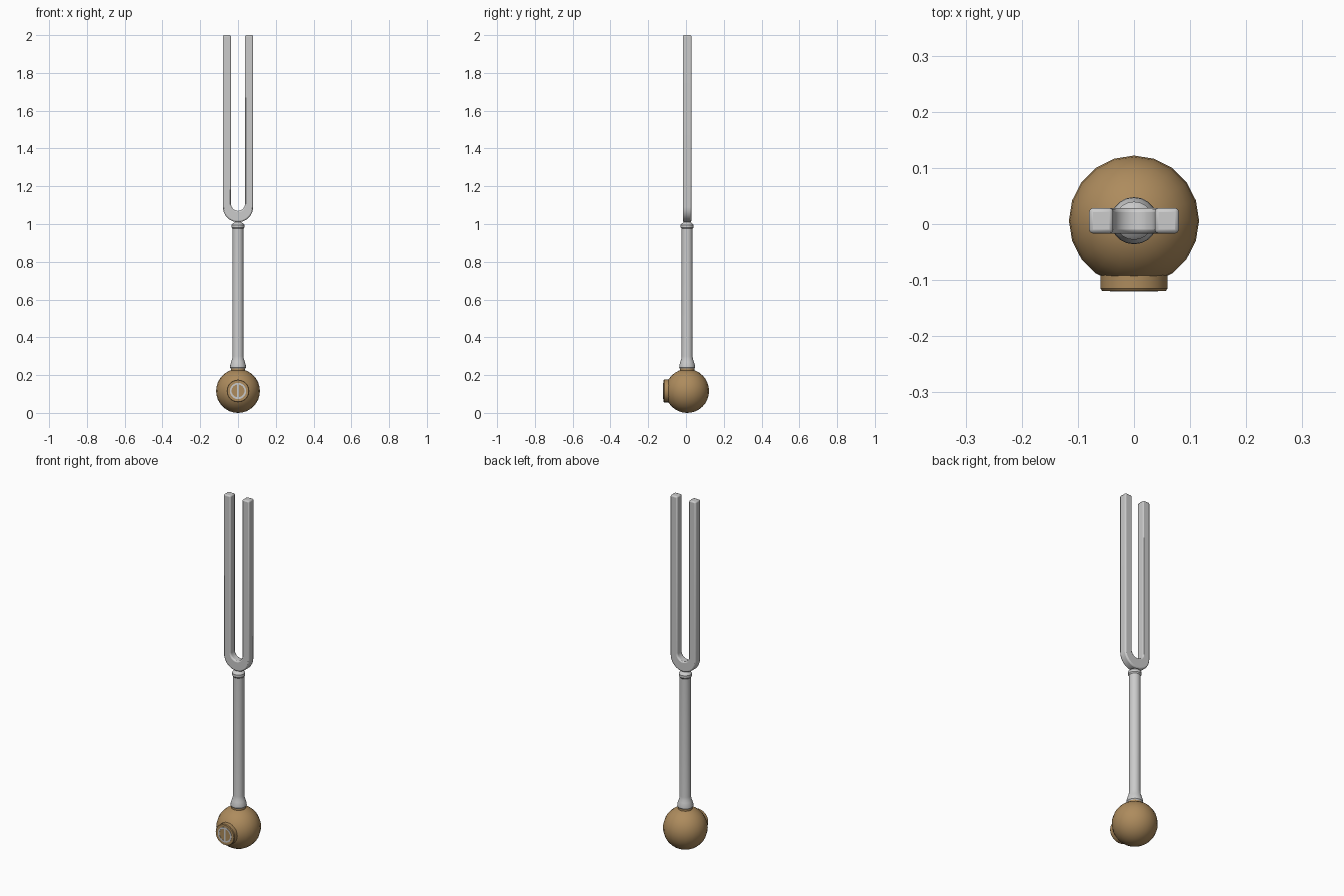
import bpy, bmesh, math
from mathutils import Matrix, Vector

cube = bpy.data.objects.get("Cube")
if cube:
    bpy.data.objects.remove(cube)

CENTRE_Y = 0.006
BALL_R = 0.116

wood = bpy.data.materials.new("wood")
wood.use_nodes = True
wood.diffuse_color = (0.42, 0.26, 0.11, 1)
wood.node_tree.nodes["Principled BSDF"].inputs["Base Color"].default_value = wood.diffuse_color


def finish(name, bm, location, material=None, angle=35):
    bmesh.ops.recalc_face_normals(bm, faces=bm.faces)
    mesh = bpy.data.meshes.new(name)
    bm.to_mesh(mesh)
    bm.free()
    obj = bpy.data.objects.new(name, mesh)
    bpy.context.collection.objects.link(obj)
    obj.location = location
    if material:
        mesh.materials.append(material)
    bpy.ops.object.select_all(action="DESELECT")
    obj.select_set(True)
    bpy.context.view_layer.objects.active = obj
    bpy.ops.object.shade_smooth_by_angle(angle=math.radians(angle))
    return obj


def lathe(name, profile, location, material=None, segments=20, forward=False, closed=False):
    """Spin (radius, height) points round z, or round the front axis."""
    bm = bmesh.new()
    verts = [bm.verts.new((r, 0, h)) for r, h in profile]
    pairs = list(zip(verts, verts[1:]))
    if closed:
        pairs.append((verts[-1], verts[0]))
    edges = [bm.edges.new(p) for p in pairs]
    bmesh.ops.spin(bm, geom=verts + edges, cent=(0, 0, 0), axis=(0, 0, 1),
                   angle=math.tau, steps=segments)
    bmesh.ops.remove_doubles(bm, verts=bm.verts, dist=1e-5)
    if forward:
        bm.transform(Matrix.Rotation(math.pi / 2, 4, "X"))
    return finish(name, bm, location, material)


# Ball base
bm = bmesh.new()
bmesh.ops.create_uvsphere(bm, u_segments=20, v_segments=16, radius=BALL_R)
finish("ball_base", bm, (0, CENTRE_Y, BALL_R), wood, 60)

# Round boss on the front of the ball
lathe("front_boss", [(0, 0.06), (0.06, 0.06), (0.06, 0.121), (0.057, 0.125), (0, 0.125)],
      (0, CENTRE_Y, BALL_R), wood, 24, forward=True)

# Ring and slot inlay on the boss
lathe("inlay_ring", [(0.034, 0.12), (0.043, 0.12), (0.043, 0.1265), (0.034, 0.1265)],
      (0, CENTRE_Y, BALL_R), None, 24, forward=True, closed=True)
bm = bmesh.new()
bmesh.ops.create_cube(bm, size=1, matrix=Matrix.Diagonal((0.009, 0.006, 0.07, 1)))
finish("inlay_bar", bm, (0, CENTRE_Y - 0.1235, BALL_R))

# Wooden seat ring between ball and handle
lathe("seat_ring", [(0, 0.215), (0.038, 0.215), (0.038, 0.236), (0, 0.236)],
      (0, CENTRE_Y, 0), wood)

# Handle with flared foot and top collar
lathe("handle", [(0, 0.234), (0.038, 0.234), (0.042, 0.24), (0.041, 0.254), (0.036, 0.27),
                 (0.031, 0.285), (0.029, 0.3), (0.029, 0.975), (0.034, 0.982),
                 (0.034, 0.996), (0.028, 1.003), (0.014, 1.012), (0.012, 1.03), (0, 1.03)],
      (0, CENTRE_Y, 0))

# Two-pronged fork: U outline extruded in depth, with bevelled edges
OUTER, INNER, DEPTH, STEPS = 0.08, 0.037, 0.045, 16


def arc(radius, height):
    return [(-radius * math.cos(math.pi * i / STEPS), height - radius * math.sin(math.pi * i / STEPS))
            for i in range(STEPS + 1)]


outer = [(-OUTER, 2)] + arc(OUTER, 1.09) + [(OUTER, 2)]
inner = [(-INNER, 2)] + arc(INNER, 1.107) + [(INNER, 2)]
bm = bmesh.new()
rows = [[bm.verts.new((x, -DEPTH / 2, z)) for x, z in line] for line in (outer, inner)]
faces = [bm.faces.new((rows[0][i], rows[0][i + 1], rows[1][i + 1], rows[1][i]))
         for i in range(len(outer) - 1)]
result = bmesh.ops.extrude_face_region(bm, geom=faces)
moved = [v for v in result["geom"] if isinstance(v, bmesh.types.BMVert)]
bmesh.ops.translate(bm, verts=moved, vec=Vector((0, DEPTH, 0)))
fork = finish("fork", bm, (0, CENTRE_Y, 0))
bevel = fork.modifiers.new("edge_bevel", "BEVEL")
bevel.width = 0.007
bevel.segments = 2
bevel.limit_method = "ANGLE"
bevel.angle_limit = math.radians(40)
